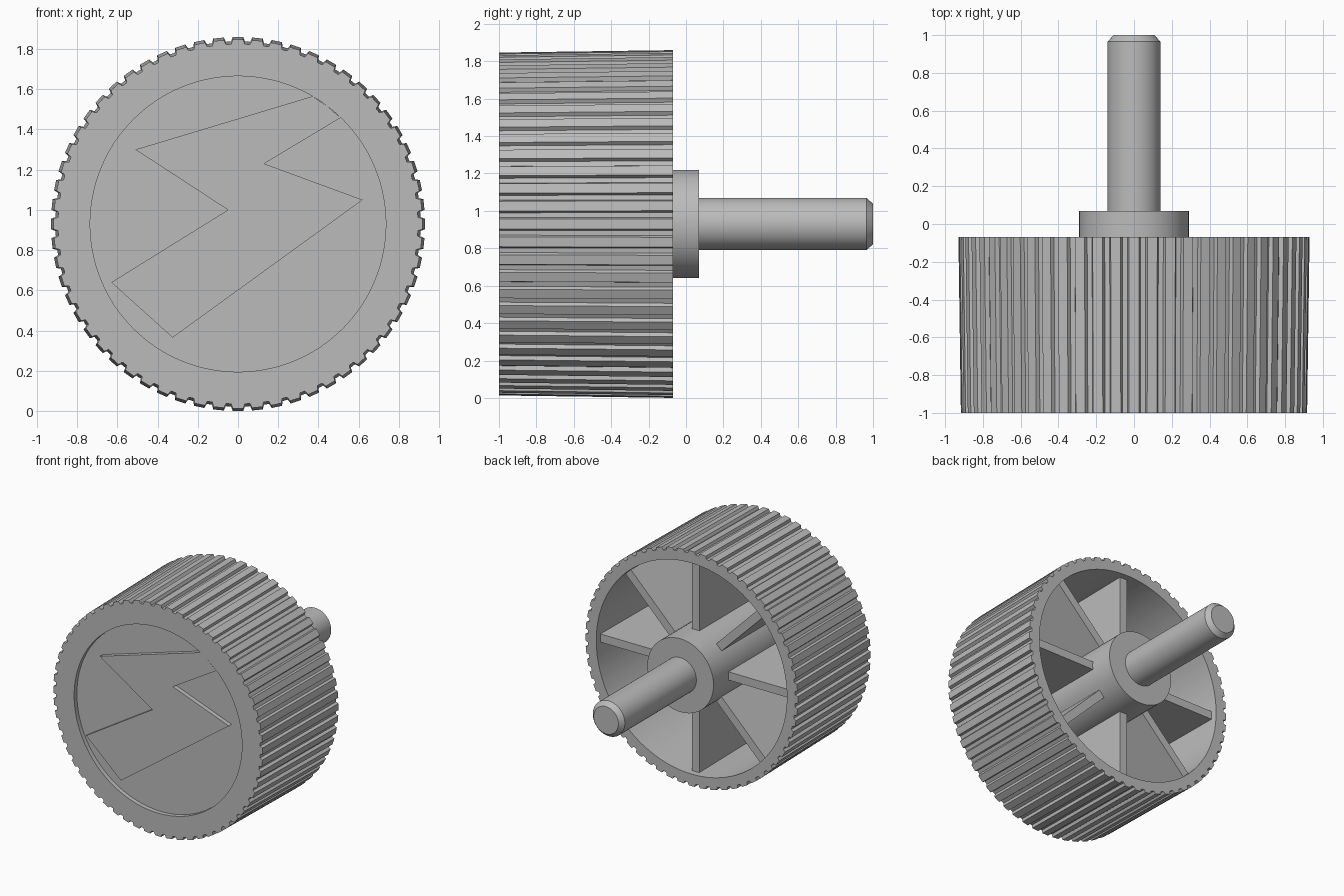
import bpy, bmesh, math
from mathutils import Matrix, Vector

AXIS_Z = 0.93
TEETH = 60
RIBS = 8

cube = bpy.data.objects.get("Cube")
if cube:
    bpy.data.objects.remove(cube, do_unlink=True)

grey = bpy.data.materials.new("moulded_grey")
grey.use_nodes = True
colour = (0.5, 0.5, 0.5, 1)
grey.diffuse_color = colour
grey.node_tree.nodes["Principled BSDF"].inputs["Base Color"].default_value = colour


def finish(name, bm, smooth=True):
    bmesh.ops.recalc_face_normals(bm, faces=bm.faces)
    mesh = bpy.data.meshes.new(name)
    bm.to_mesh(mesh)
    bm.free()
    mesh.materials.append(grey)
    obj = bpy.data.objects.new(name, mesh)
    bpy.context.collection.objects.link(obj)
    if smooth:
        bpy.ops.object.select_all(action="DESELECT")
        obj.select_set(True)
        bpy.context.view_layer.objects.active = obj
        bpy.ops.object.shade_smooth_by_angle(angle=math.radians(25))
    return obj


def lathe(name, rings, angles, groove=None):
    """Turn (radius, y, is_fluted) rings about the y axis, capping both ends."""
    bm = bmesh.new()
    loops = []
    for radius, y, fluted in rings:
        loop = []
        for i, a in enumerate(angles):
            r = radius - (groove[i % len(groove)] if fluted else 0)
            loop.append(bm.verts.new((r * math.sin(a), y, AXIS_Z + r * math.cos(a))))
        loops.append(loop)
    n = len(angles)
    for a, b in zip(loops, loops[1:]):
        for i in range(n):
            j = (i + 1) % n
            bm.faces.new((a[i], a[j], b[j], b[i]))
    bm.faces.new(loops[0])
    bm.faces.new(loops[-1])
    return finish(name, bm)


# Knob body: recessed face, fluted tapering grip and hollow back
tooth_steps = (-0.36, -0.27, 0.27, 0.36)
tooth_groove = (0.022, 0, 0, 0.022)
flute_angles = [(t + s) * math.tau / TEETH for t in range(TEETH) for s in tooth_steps]
lathe("knob_body", [
    (0.735, -0.965, False), (0.735, -1.0, False),
    (0.917, -1.0, True), (0.93, -0.07, True),
    (0.835, -0.07, False), (0.825, -0.87, False),
], flute_angles, tooth_groove)

# Hub and chamfered shaft
round_angles = [i * math.tau / 64 for i in range(64)]
lathe("hub", [(0.29, -0.89, False), (0.29, 0.07, False)], round_angles)
lathe("shaft", [(0.14, 0.0, False), (0.14, 0.965, False), (0.108, 1.0, False)],
      round_angles)

# Raised zigzag pointer, level with the front rim
outline = [(0.37, 1.565), (-0.51, 1.30), (-0.05, 1.0), (-0.63, 0.64),
           (-0.325, 0.365), (0.62, 1.05), (0.13, 1.23), (0.51, 1.458), (0.445, 1.515)]
bm = bmesh.new()
face = bm.faces.new([bm.verts.new((x, -1.0, z)) for x, z in outline])
sides = bmesh.ops.extrude_face_region(bm, geom=[face], use_keep_orig=True)["geom"]
bmesh.ops.translate(bm, vec=(0, 0.05, 0),
                    verts=[v for v in sides if isinstance(v, bmesh.types.BMVert)])
finish("pointer_relief", bm, smooth=False)

# Radial stiffening ribs inside the hollow
bm = bmesh.new()
for i in range(RIBS):
    place = (Matrix.Translation((0, 0, AXIS_Z))
             @ Matrix.Rotation(i * math.tau / RIBS, 4, "Y")
             @ Matrix.Translation((0, -0.5, 0.56))
             @ Matrix.Diagonal(Vector((0.065, 0.76, 0.57, 1))))
    bmesh.ops.create_cube(bm, size=1, matrix=place)
finish("stiffening_ribs", bm, smooth=False)
